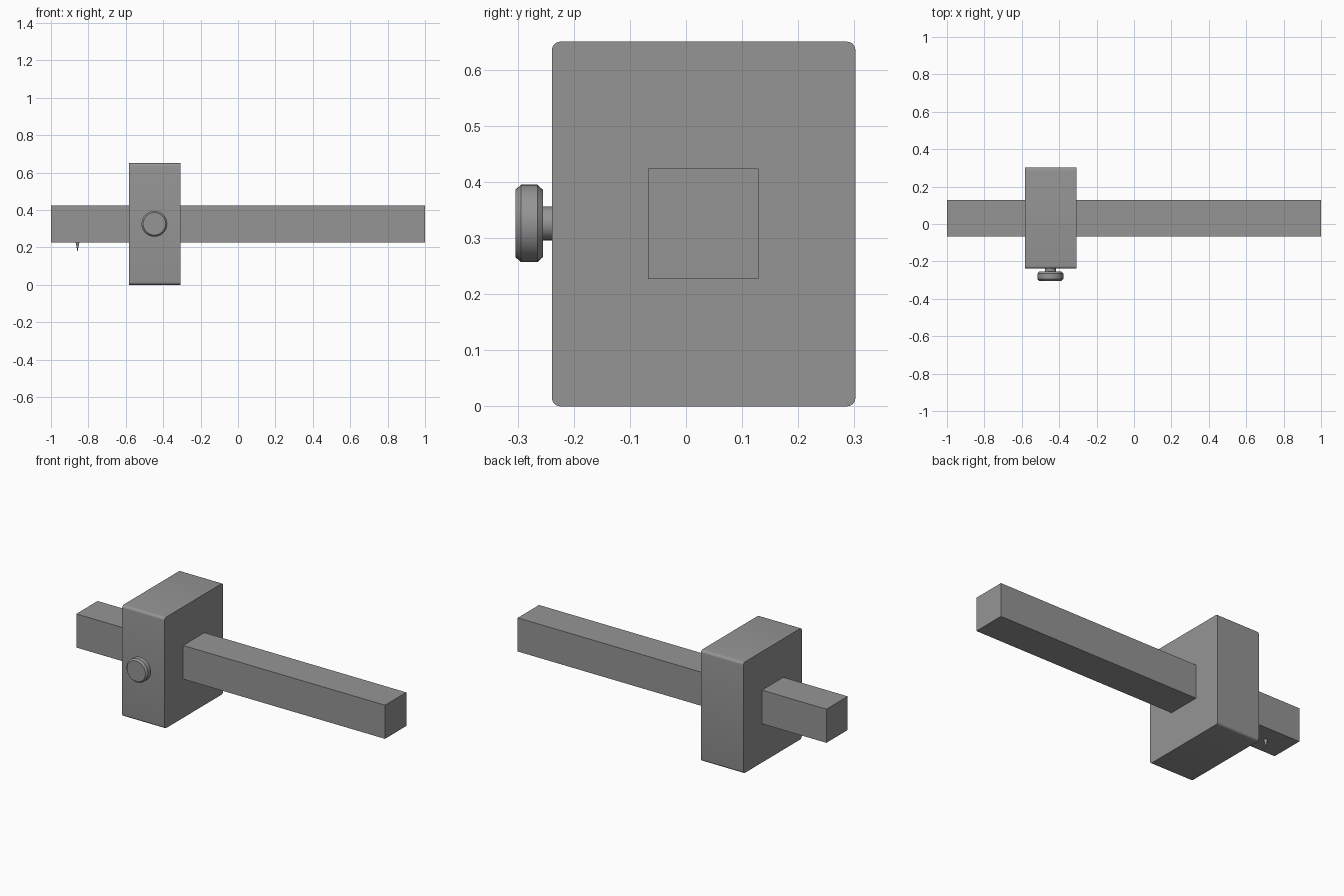
import bpy
import bmesh
from math import pi, cos, sin

if "Cube" in bpy.data.objects:
    bpy.data.objects.remove(bpy.data.objects["Cube"], do_unlink=True)

grey = bpy.data.materials.new("plain_grey")
grey.use_nodes = True
grey.diffuse_color = (0.3, 0.3, 0.3, 1)
grey.node_tree.nodes["Principled BSDF"].inputs["Base Color"].default_value = (0.3, 0.3, 0.3, 1)


def add_object(name, bm):
    bmesh.ops.recalc_face_normals(bm, faces=bm.faces)
    mesh = bpy.data.meshes.new(name)
    bm.to_mesh(mesh)
    bm.free()
    mesh.materials.append(grey)
    obj = bpy.data.objects.new(name, mesh)
    bpy.context.collection.objects.link(obj)
    return obj


def smooth(obj, angle):
    bpy.ops.object.select_all(action="DESELECT")
    obj.select_set(True)
    bpy.context.view_layer.objects.active = obj
    bpy.ops.object.shade_smooth_by_angle(angle=angle)


def box(name, low, high, round_radius=0):
    """Box between two corners; optionally rounds the edges running along x."""
    bm = bmesh.new()
    bmesh.ops.create_cube(bm, size=1)
    for v in bm.verts:
        v.co = [(a + b) / 2 + c * (b - a) for a, b, c in zip(low, high, v.co)]
    if round_radius:
        edges = [e for e in bm.edges if abs(e.verts[0].co.x - e.verts[1].co.x) > 0.01]
        bmesh.ops.bevel(bm, geom=edges, offset=round_radius, segments=5,
                        profile=0.5, affect="EDGES")
    return add_object(name, bm)


def lathe(name, profile, place, sides):
    """Turned solid from (radius, distance) pairs, capped at both ends."""
    bm = bmesh.new()
    rings = []
    for r, d in profile:
        angles = [2 * pi * i / sides for i in range(sides)]
        rings.append([bm.verts.new(place(r * cos(a), r * sin(a), d)) for a in angles])
    for lower, upper in zip(rings, rings[1:]):
        for i in range(sides):
            j = (i + 1) % sides
            bm.faces.new((lower[i], lower[j], upper[j], upper[i]))
    bm.faces.new(rings[0])
    bm.faces.new(rings[-1])
    obj = add_object(name, bm)
    smooth(obj, pi / 7)
    return obj


# Square beam and the sliding fence block around it
box("beam", (-1, -0.068, 0.227), (1, 0.129, 0.424))
fence = box("fence_block", (-0.583, -0.239, 0), (-0.308, 0.302, 0.65), 0.015)
smooth(fence, pi / 6)

# Thumb screw on the front of the fence: stem and chamfered knob
def forward(u, v, d):
    return (-0.447 + u, d, 0.326 + v)

lathe("screw_stem", [(0.03, -0.26), (0.03, -0.22)], forward, 32)
lathe("screw_knob", [(0.06, -0.304), (0.069, -0.294), (0.069, -0.265), (0.06, -0.255)],
      forward, 40)

# Pointed scribing pin under the short end of the beam
lathe("scribing_pin", [(0.0005, 0.178), (0.010, 0.227), (0.010, 0.24)],
      lambda u, v, d: (-0.858 + u, 0.03 + v, d), 12)
